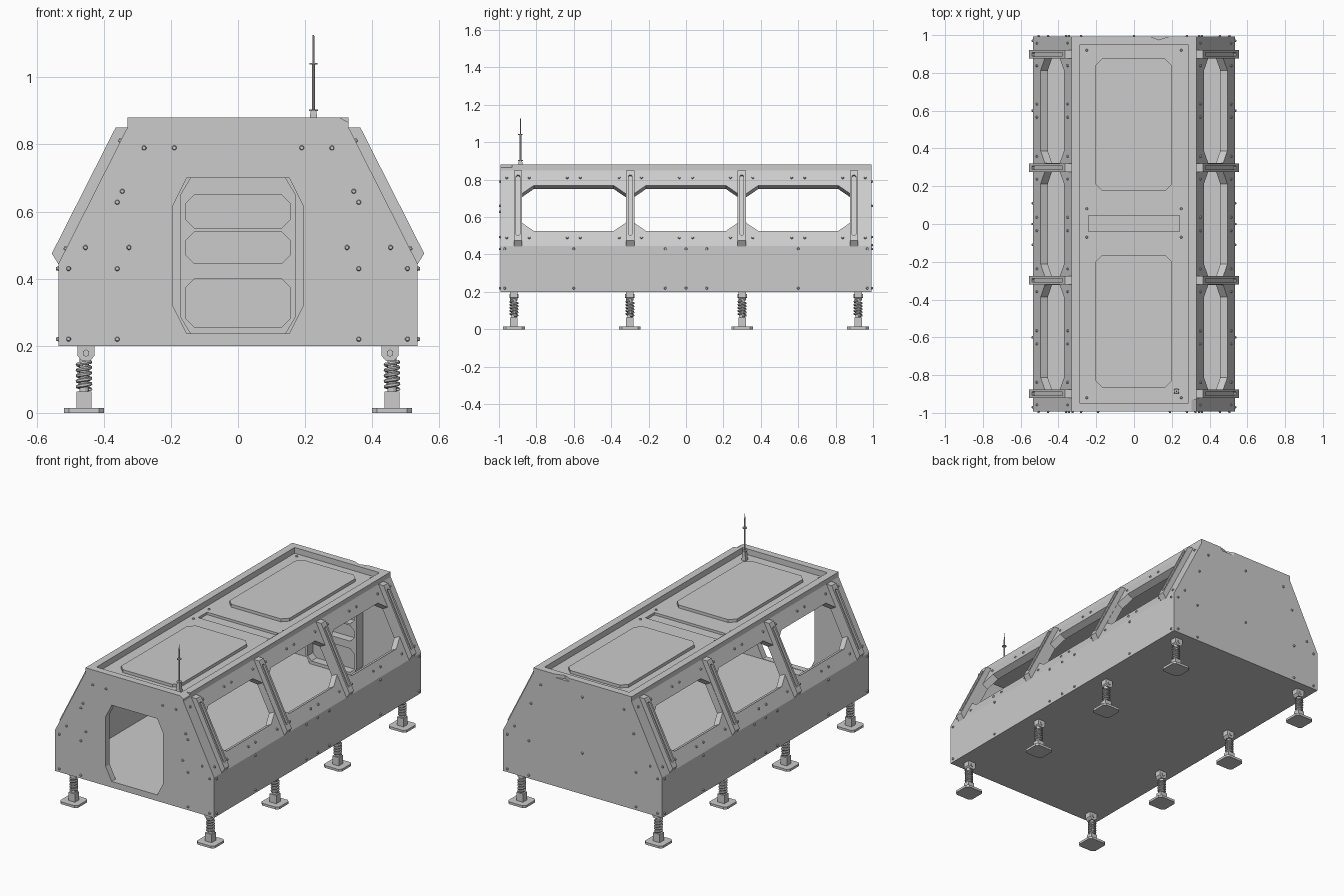
import bpy, bmesh, math
from mathutils import Matrix, Vector

if "Cube" in bpy.data.objects:
    bpy.data.objects.remove(bpy.data.objects["Cube"])

grey = bpy.data.materials.new("plain grey")
grey.use_nodes = True
COLOUR = (0.6, 0.6, 0.6, 1)
grey.diffuse_color = COLOUR
grey.node_tree.nodes["Principled BSDF"].inputs["Base Color"].default_value = COLOUR


def frame(u, v, w, origin=(0, 0, 0)):
    m = Matrix((u, v, w)).transposed().to_4x4()
    m.translation = origin
    return m


TOP = Matrix()
FRONT = frame((1, 0, 0), (0, 0, 1), (0, 1, 0))
END = 0.993      # half length of the hull
LEAN = math.atan2(0.205, 0.405)
SIN, COS = math.sin(LEAN), math.cos(LEAN)


def slope(s):    # u along the hull, v up the sloping wall, w outward
    return frame((0, 1, 0), (-SIN * s, 0, COS), (COS * s, 0, SIN), (0.535 * s, 0, 0.445))


def side(s):
    return frame((0, 1, 0), (0, 0, 1), (s, 0, 0), (0.535 * s, 0, 0))


def prism(bm, pts, m, w0, w1, taper=1.0):
    """Extrude a 2D outline between two depths of a frame."""
    mid = Vector((sum(p[0] for p in pts), sum(p[1] for p in pts))) / len(pts)
    a = [bm.verts.new(m @ Vector((p[0], p[1], w0))) for p in pts]
    b = []
    for p in pts:
        q = mid + (Vector(p) - mid) * taper
        b.append(bm.verts.new(m @ Vector((q.x, q.y, w1))))
    bm.faces.new(a)
    bm.faces.new(b[::-1])
    for i in range(len(pts)):
        j = (i + 1) % len(pts)
        bm.faces.new((a[j], a[i], b[i], b[j]))


def octa(u0, u1, v0, v1, cu, cv=None):
    cv = cu if cv is None else cv
    return [(u0 + cu, v0), (u1 - cu, v0), (u1, v0 + cv), (u1, v1 - cv),
            (u1 - cu, v1), (u0 + cu, v1), (u0, v1 - cv), (u0, v0 + cv)]


def rect(u0, u1, v0, v1):
    return [(u0, v0), (u1, v0), (u1, v1), (u0, v1)]


def ring(u, v, r, n=8):
    return [(u + r * math.cos(math.tau * (i + .5) / n),
             v + r * math.sin(math.tau * (i + .5) / n)) for i in range(n)]


def finish(name, bm):
    bmesh.ops.recalc_face_normals(bm, faces=bm.faces[:])
    me = bpy.data.meshes.new(name)
    bm.to_mesh(me)
    bm.free()
    ob = bpy.data.objects.new(name, me)
    bpy.context.collection.objects.link(ob)
    me.materials.append(grey)
    return ob


def part(name, *prisms):
    bm = bmesh.new()
    for p in prisms:
        prism(bm, *p)
    return finish(name, bm)


def cut(ob, *prisms):
    cutter = part("cutter", *prisms)
    cutter.hide_render = True
    mod = ob.modifiers.new("cut", "BOOLEAN")
    mod.operation, mod.solver, mod.object = "DIFFERENCE", "EXACT", cutter
    bpy.context.view_layer.objects.active = ob
    bpy.ops.object.modifier_apply(modifier=mod.name)
    bpy.data.objects.remove(cutter)


def mirrored(half):
    return half + [(-x, z) for x, z in reversed(half)]


# Hollow hull with sloping sides and a sunken roof
hull = part("hull", (mirrored([(0.535, 0.2), (0.535, 0.445), (0.33, 0.85), (0.33, 0.88)]),
                     FRONT, -END, END))
cut(hull, (mirrored([(0.485, 0.235), (0.485, 0.45), (0.3, 0.815)]), FRONT, -0.955, 0.955))
cut(hull, (rect(-0.285, 0.285, -0.95, 0.95), TOP, 0.845, 1))
cut(hull, (rect(-0.24, 0.24, -0.04, 0.045), TOP, 0.83, 1))
# Doorway and side windows
cut(hull, (octa(-0.193, 0.193, 0.237, 0.70, 0.04, 0.08), FRONT, -1.1, -0.9))
cut(hull, *[(octa(y - 0.278, y + 0.278, 0.09, 0.364, 0.065, 0.05), slope(s), -0.08, 0.05)
            for s in (-1, 1) for y in (-0.6, 0, 0.6)])
# Small dents in the roof rim
cut(hull, ([(0.3, 0.882), (0.34, 0.882), (0.34, 0.86)], FRONT, -1.1, -0.93))
cut(hull, ([(0.07, 1), (0.13, 0.975), (0.21, 1)], TOP, 0.86, 0.9))

# Raised roof hatches
for name, y in (("front_roof_hatch", -0.515), ("rear_roof_hatch", 0.525)):
    part(name, (octa(-0.203, 0.2, y - 0.35, y + 0.35, 0.035), TOP, 0.84, 0.863))

# Thick inner panel on the rear wall with sunken compartments
panel = part("rear_inner_panel", (octa(-0.172, 0.172, 0.236, 0.70, 0.03, 0.05), FRONT, 0.89, 0.97))
cut(panel, *[(octa(-0.155, 0.155, z0, z1, 0.025), FRONT, 0.8, 0.94)
             for z0, z1 in ((0.255, 0.40), (0.445, 0.54), (0.55, 0.65))])

# Sloping ribs with a long groove
RIBS = (-0.898, -0.298, 0.298, 0.898)
for s in (-1, 1):
    for y in RIBS:
        rib = part("window_rib", ([(0.325 * s, 0.85), (0.365 * s, 0.85), (0.555 * s, 0.475),
                                   (0.535 * s, 0.443)], FRONT, y - 0.022, y + 0.022))
        cut(rib, (octa(y - 0.01, y + 0.01, 0.05, 0.41, 0.005), slope(s), 0.018, 0.06))

# Rivets
bm = bmesh.new()


def rivet(m, u, v, w=0.0):
    prism(bm, ring(u, v, 0.008), m, w - 0.002, w + 0.007, 0.65)


FACE = [(0.28, 0.79), (0.345, 0.66), (0.455, 0.493), (0.505, 0.43), (0.36, 0.43),
        (0.505, 0.22), (0.36, 0.22)]
DOOR = [(0.19, 0.79), (0.36, 0.628), (0.325, 0.493)]
front_out = frame((1, 0, 0), (0, 0, 1), (0, -1, 0), (0, -END, 0))
back_out = frame((1, 0, 0), (0, 0, 1), (0, 1, 0), (0, END, 0))
for s in (-1, 1):
    for x, z in FACE + DOOR:
        rivet(front_out, x * s, z)
    for x, z in FACE:
        rivet(back_out, x * s, z)
    for y in (-0.97, -0.6, -0.11, 0, 0.11, 0.6, 0.97):
        for z in (0.22, 0.43):
            rivet(side(s), y, z)
    for v in (0.05, 0.41):
        for y in (-0.6, 0, 0.6):
            rivet(slope(s), y - 0.035, v)
            rivet(slope(s), y + 0.035, v)
        for y in RIBS:
            rivet(slope(s), y - 0.06, v)
            rivet(slope(s), y + 0.06, v)
    for y in (-0.92, -0.07, 0.08, 0.92):
        rivet(TOP, 0.25 * s, y, 0.845)
for z in (0.45, 0.79):
    rivet(back_out, 0, z)
finish("rivets", bm)


# Spring legs
def spring(name, x, y, z0, z1, turns=5, r=0.019):
    cu = bpy.data.curves.new(name, "CURVE")
    cu.dimensions, cu.bevel_depth, cu.bevel_resolution = "3D", 0.006, 1
    sp = cu.splines.new("POLY")
    n = turns * 14
    sp.points.add(n)
    for i, p in enumerate(sp.points):
        a = math.tau * turns * i / n
        p.co = (x + r * math.cos(a), y + r * math.sin(a), z0 + (z1 - z0) * i / n, 1)
    cu.materials.append(grey)
    ob = bpy.data.objects.new(name, cu)
    bpy.context.collection.objects.link(ob)
    bpy.ops.object.select_all(action="DESELECT")
    ob.select_set(True)
    bpy.context.view_layer.objects.active = ob
    bpy.ops.object.convert(target="MESH")
    bpy.ops.object.shade_smooth_by_angle()


for s in (-1, 1):
    for y in (-0.92, -0.3, 0.3, 0.92):
        x = 0.459 * s
        part("foot", (octa(x - 0.06, x + 0.06, y - 0.058, y + 0.058, 0.015), TOP, 0, 0.014))
        part("ankle_block", (rect(x - 0.022, x + 0.022, y - 0.02, y + 0.02), TOP, 0.014, 0.064))
        part("leg_rod", (ring(x, y, 0.014, 12), TOP, 0.06, 0.165))
        spring("leg_spring", x, y, 0.07, 0.152)
        u = 0.453 * s
        part("leg_bracket", ([(u - 0.025, 0.205), (u + 0.025, 0.205), (u + 0.025, 0.17),
                              (u + 0.012, 0.155), (u - 0.012, 0.155), (u - 0.025, 0.17)],
                             FRONT, y - 0.02, y + 0.02),
             (ring(u, 0.178, 0.011, 6), FRONT, y - 0.025, y + 0.025))

# Antenna
AX, AY = 0.225, -0.885
part("antenna", (rect(AX - 0.013, AX + 0.013, AY - 0.013, AY + 0.013), TOP, 0.84, 0.9, 0.7),
     (ring(AX, AY, 0.015), TOP, 0.9, 0.905),
     (ring(AX, AY, 0.005), TOP, 0.9, 1.04),
     (ring(AX, AY, 0.013), TOP, 1.038, 1.043),
     (ring(AX, AY, 0.004), TOP, 1.04, 1.127, 0.6))
